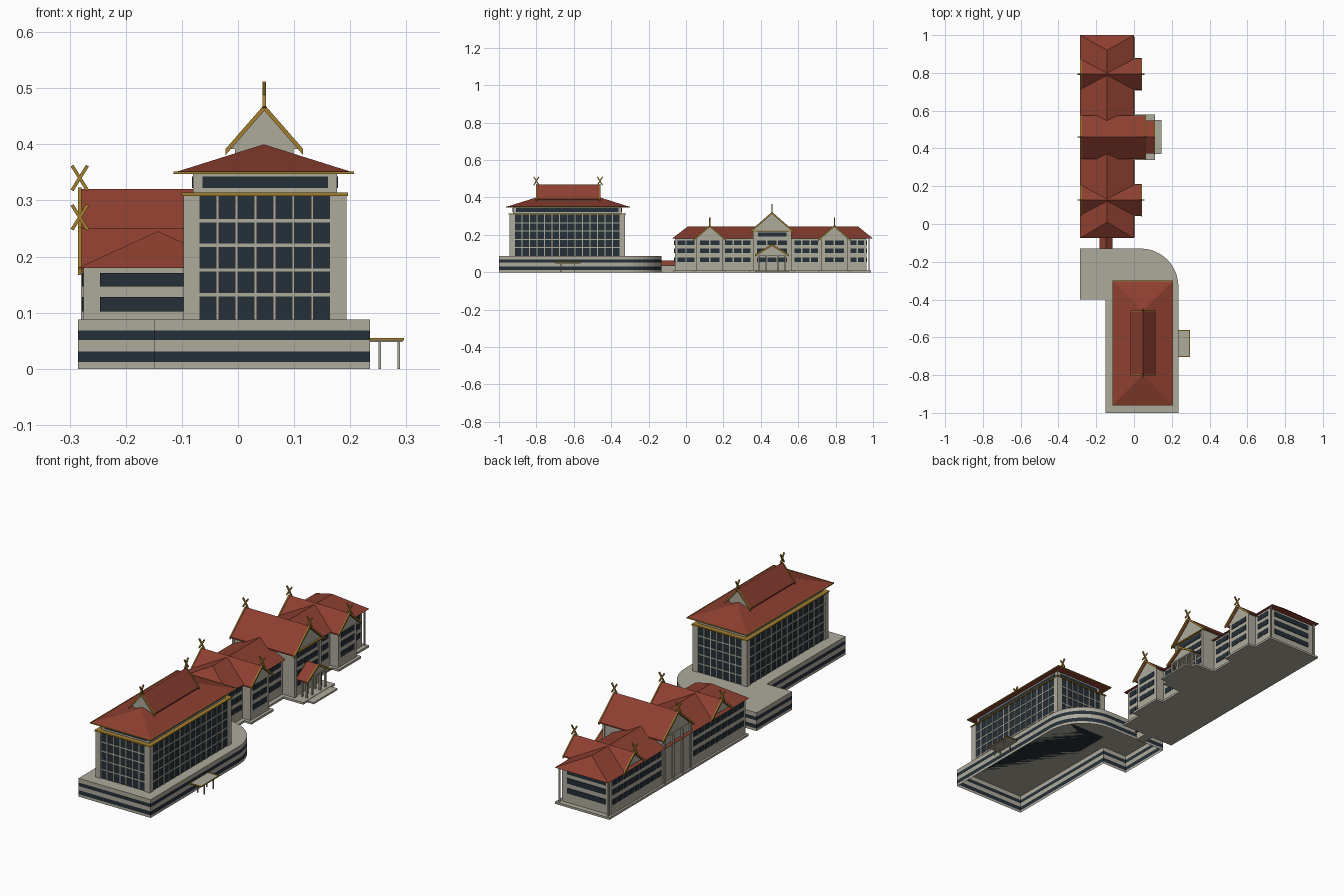
import bpy, bmesh, math
from mathutils import Matrix, Vector

if "Cube" in bpy.data.objects:
    bpy.data.objects.remove(bpy.data.objects["Cube"], do_unlink=True)


def material(name, colour):
    mat = bpy.data.materials.new(name)
    mat.use_nodes = True
    mat.diffuse_color = (*colour, 1)
    mat.node_tree.nodes["Principled BSDF"].inputs["Base Color"].default_value = (*colour, 1)
    return mat


STONE = material("warm grey stone", (0.42, 0.40, 0.33))
RED = material("red roof tile", (0.27, 0.05, 0.03))
GLASS = material("dark blue glass", (0.018, 0.03, 0.04))
GOLD = material("gold trim", (0.36, 0.21, 0.03))


def finish(name, bm, *mats, fix=True):
    if fix:
        bmesh.ops.recalc_face_normals(bm, faces=bm.faces)
    mesh = bpy.data.meshes.new(name)
    bm.to_mesh(mesh)
    bm.free()
    for mat in mats:
        mesh.materials.append(mat)
    obj = bpy.data.objects.new(name, mesh)
    bpy.context.collection.objects.link(obj)
    return obj


def boxes(name, mat, items):
    """One object made of boxes given as (x0, x1, y0, y1, z0, z1)."""
    bm = bmesh.new()
    for x0, x1, y0, y1, z0, z1 in items:
        size = Matrix.Diagonal((x1 - x0, y1 - y0, z1 - z0, 1))
        middle = Matrix.Translation(((x0 + x1) / 2, (y0 + y1) / 2, (z0 + z1) / 2))
        bmesh.ops.create_cube(bm, size=1, matrix=middle @ size)
    return finish(name, bm, mat)


def panel(side, pos, a, b, z0, z1, depth=0.003):
    """A thin box lying on a wall that faces along the given axis."""
    if side == "x":
        return (pos - depth, pos + depth, a, b, z0, z1)
    return (a, b, pos - depth, pos + depth, z0, z1)


def bays(side, pos, a, b, count, rows, gap=0.008):
    step = (b - a) / count
    return [panel(side, pos, a + i * step + gap / 2, a + (i + 1) * step - gap / 2, lo, hi)
            for i in range(count) for lo, hi in rows]


def place(axis, along, across, z):
    return (along, across, z) if axis == "x" else (across, along, z)


def prism(name, mat, axis, profile, start, end):
    """Extrude an (across, z) profile along an axis."""
    bm = bmesh.new()
    rings = [[bm.verts.new(place(axis, s, u, v)) for u, v in profile] for s in (start, end)]
    n = len(profile)
    for ring in rings:
        bm.faces.new(ring)
    for i in range(n):
        j = (i + 1) % n
        bm.faces.new((rings[0][i], rings[0][j], rings[1][j], rings[1][i]))
    return finish(name, bm, mat)


def chevron(mid, half, eave, ridge, t):
    return [(mid - half, eave), (mid, ridge), (mid + half, eave),
            (mid + half, eave - t), (mid, ridge - t), (mid - half, eave - t)]


def finial(name, axis, along, mid, ridge):
    """Two crossed horns standing on the ridge end."""
    bm = bmesh.new()
    turn = "Y" if axis == "x" else "X"
    centre = Matrix.Translation(place(axis, along, mid, ridge + 0.02))
    for angle in (-32, 32):
        spin = Matrix.Rotation(math.radians(angle), 4, turn)
        bmesh.ops.create_cube(bm, size=1, matrix=centre @ spin @ Matrix.Diagonal((0.006, 0.006, 0.052, 1)))
    finish(name, bm, GOLD)


def gable(name, axis, mid, half, eave, ridge, start, end, inset=0.012, horns=True):
    """Gabled roof with stone infill, gold rakes and horns on both ends."""
    prism(name + "_roof", RED, axis, chevron(mid, half, eave, ridge, 0.006), start, end)
    wall = [(mid - half * 0.93, eave), (mid, ridge - 0.006), (mid + half * 0.93, eave)]
    prism(name + "_gable_wall", STONE, axis, wall, start + inset, end - inset)
    for label, pos in (("right", start), ("left", end)):
        edge = chevron(mid, half + 0.003, eave, ridge + 0.003, 0.011)
        prism(f"{name}_{label}_rake", GOLD, axis, edge, pos - 0.003, pos + 0.003)
        if horns:
            finial(f"{name}_{label}_horns", axis, pos, mid, ridge)


def hip(name, x0, x1, y0, y1, eave, ridge, r0, r1):
    bm = bmesh.new()
    mid = (x0 + x1) / 2
    a, b, c, d = [bm.verts.new((x, y, eave)) for x, y in ((x0, y0), (x1, y0), (x1, y1), (x0, y1))]
    e, f = [bm.verts.new((mid, y, ridge)) for y in (r0, r1)]
    for face in ((a, b, c, d), (a, b, e), (b, c, f, e), (c, d, f), (d, a, e, f)):
        bm.faces.new(face)
    finish(name, bm, RED)


def rim(name, mat, x0, x1, y0, y1, z0, z1, w):
    boxes(name, mat, [(x0, x1, y0, y0 + w, z0, z1), (x0, x1, y1 - w, y1, z0, z1),
                      (x0, x0 + w, y0, y1, z0, z1), (x1 - w, x1, y0, y1, z0, z1)])


# Podium: open-bottomed shell with a rounded corner and glazed rings
outline = [(-0.285, -0.13), (-0.285, -0.40), (-0.15, -0.40), (-0.15, -1), (0.235, -1)]
for i in range(13):
    t = math.radians(7.5 * i)
    outline.append((0.035 + 0.2 * math.cos(t), -0.33 + 0.2 * math.sin(t)))
bm = bmesh.new()
levels = (0, 0.012, 0.031, 0.051, 0.068, 0.088)
rings = [[bm.verts.new((x, y, z)) for x, y in outline] for z in levels]
for k in range(len(levels) - 1):
    for i in range(len(outline)):
        j = (i + 1) % len(outline)
        face = bm.faces.new((rings[k][i], rings[k][j], rings[k + 1][j], rings[k + 1][i]))
        face.material_index = k % 2
bm.faces.new(rings[-1])
finish("podium", bm, STONE, GLASS, fix=False)

# Tower: glass core, corner piers and a grid of bars
X0, X1, Y0, Y1, BASE, TOP = -0.097, 0.193, -0.945, -0.325, 0.088, 0.308
boxes("tower_glass", GLASS, [(X0 + 0.004, X1 - 0.004, Y0 + 0.004, Y1 - 0.004, BASE, TOP)])
pier = 0.027
boxes("tower_corner_piers", STONE, [
    (x, x + pier, y, y + pier, BASE, TOP) for x in (X0, X1 - pier) for y in (Y0, Y1 - pier)])
bars = []
for side, lo, hi, walls, count in (("y", X0, X1, (Y0, Y1), 7), ("x", Y0, Y1, (X0, X1), 14)):
    lo, hi = lo + pier, hi - pier
    for sign, wall in zip((1, -1), walls):
        for i in range(count + 1):
            a = lo + (hi - lo) * i / count
            bars.append(panel(side, wall + sign * 0.004, a - 0.0025, a + 0.0025, BASE, TOP))
        for i in range(1, 5):
            z = BASE + (TOP - BASE) * i / 5
            bars.append(panel(side, wall + sign * 0.004, lo, hi, z - 0.003, z + 0.003, 0.002))
boxes("tower_window_bars", STONE, bars)
boxes("tower_trim", GOLD, [(X0 - 0.004, X1 + 0.003, Y0 - 0.004, Y1 + 0.004, TOP, 0.314)])

# Top storey with a window band on each side
boxes("top_storey", STONE, [(-0.08, 0.176, -0.925, -0.345, 0.314, 0.35)])
band = [panel("y", y, -0.063, 0.16, 0.322, 0.343, 0.002) for y in (-0.925, -0.345)]
band += [panel("x", x, -0.908, -0.362, 0.322, 0.343, 0.002) for x in (-0.08, 0.176)]
boxes("top_storey_windows", GLASS, band)

# Tower roof
hip("tower_hip_roof", -0.113, 0.205, -0.96, -0.302, 0.35, 0.40, -0.80, -0.46)
rim("tower_eave_trim", GOLD, -0.115, 0.207, -0.962, -0.30, 0.347, 0.352, 0.004)
gable("tower_lantern", "y", 0.047, 0.066, 0.392, 0.468, -0.80, -0.46)
boxes("lantern_wall", STONE, [(-0.005, 0.099, -0.788, -0.472, 0.36, 0.396)])

# Side entrance canopy
boxes("entrance_canopy", STONE, [(0.235, 0.293, -0.70, -0.565, 0.048, 0.053)])
rim("entrance_canopy_trim", GOLD, 0.232, 0.296, -0.703, -0.562, 0.05, 0.055, 0.004)
boxes("entrance_posts", STONE, [(x, x + 0.005, y, y + 0.005, 0, 0.048)
                                for x in (0.25, 0.284) for y in (-0.67, -0.60)])

# Link between the two buildings
boxes("link_passage", STONE, [(-0.17, -0.125, -0.135, -0.055, 0, 0.04)])
prism("link_roof", RED, "y", [(-0.183, 0.036), (-0.147, 0.064), (-0.113, 0.036)], -0.135, -0.055)

# Long wing: base slabs, walls and hipped roof
WINGS = (("front_wing", 0.127), ("back_wing", 0.793))
slabs = [(-0.285, 0.005, -0.07, 0.99, 0, 0.01), (-0.1, 0.11, 0.34, 0.58, 0, 0.01),
         (0, 0.145, 0.37, 0.55, 0, 0.008)]
slabs += [(-0.1, 0.042, mid - 0.085, mid + 0.085, 0, 0.01) for _, mid in WINGS]
boxes("base_slabs", STONE, slabs)
boxes("long_wing_walls", STONE, [(-0.275, -0.015, -0.06, 0.965, 0.01, 0.182)])
hip("long_wing_roof", -0.285, 0.0, -0.075, 1.0, 0.18, 0.245, 0.01, 0.92)
boxes("corner_posts", STONE, [(x, x + 0.007, 0.975, 0.982, 0.01, 0.18) for x in (-0.274, -0.015)])

# Long wing windows
rows = ((0.055, 0.08), (0.102, 0.128), (0.147, 0.171))
windows = []
for a, b, count in ((-0.05, 0.05, 2), (0.205, 0.35, 3), (0.575, 0.71, 3), (0.875, 0.955, 2)):
    windows += bays("x", -0.015, a, b, count, rows)
for a, b, count in ((-0.05, 0.34, 9), (0.58, 0.955, 9)):
    windows += bays("x", -0.275, a, b, count, rows)
for y in (-0.06, 0.965):
    windows += bays("y", y, -0.25, -0.04, 1, rows)
boxes("long_wing_windows", GLASS, windows)

# Two projecting side wings
for name, mid in WINGS:
    boxes(name + "_walls", STONE, [(-0.1, 0.028, mid - 0.07, mid + 0.07, 0.01, 0.184)])
    boxes(name + "_windows", GLASS, bays("x", 0.028, mid - 0.055, mid + 0.055, 2, rows))
    gable(name, "x", mid, 0.083, 0.178, 0.25, -0.282, 0.04)

# Tall central wing
MID = 0.46
boxes("central_walls", STONE, [(-0.272, 0.045, MID - 0.1, MID + 0.1, 0.01, 0.224)])
boxes("central_pilasters", STONE, [(0.04, 0.052, y - 0.008, y + 0.008, 0.01, 0.22)
                                   for y in (MID - 0.095, MID + 0.095)])
boxes("rear_pilasters", STONE, [(-0.28, -0.27, y - 0.006, y + 0.006, 0.01, 0.22)
                                for y in (MID - 0.1, MID - 0.035, MID + 0.035, MID + 0.1)])
boxes("central_windows", GLASS, bays("x", 0.045, MID - 0.08, MID + 0.08, 1, ((0.19, 0.213),))
      + bays("x", 0.045, MID - 0.084, MID + 0.084, 3, rows))
boxes("central_eave_trim", GOLD, [(0.042, 0.056, MID - 0.11, MID + 0.11, 0.218, 0.224)])
gable("central_wing", "x", MID, 0.115, 0.22, 0.32, -0.282, 0.06)

# Entrance porch
gable("porch", "x", MID, 0.088, 0.095, 0.148, 0.045, 0.108, horns=False)
boxes("porch_beam", STONE, [(0.045, 0.1, MID - 0.075, MID + 0.075, 0.09, 0.097)])
boxes("porch_columns", STONE, [(x, x + 0.008, MID + s - 0.004, MID + s + 0.004, 0.008, 0.092)
                               for x in (0.065, 0.09) for s in (-0.07, -0.03, 0.03, 0.07)])
